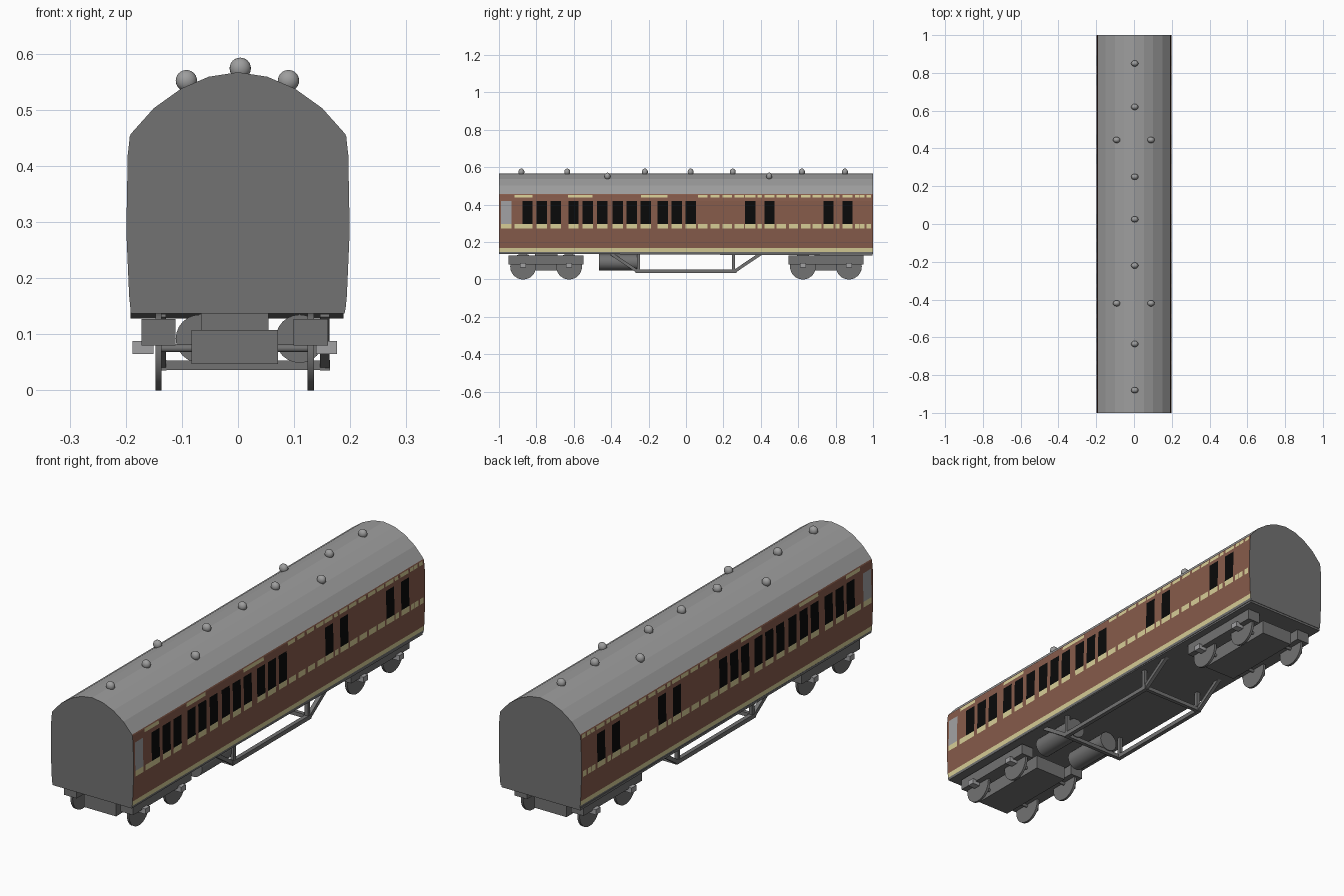
import bpy, bmesh, math
from mathutils import Vector, Matrix

if "Cube" in bpy.data.objects:
    bpy.data.objects.remove(bpy.data.objects["Cube"])


def material(name, rgb):
    m = bpy.data.materials.new(name)
    m.diffuse_color = (*rgb, 1)
    m.use_nodes = True
    m.node_tree.nodes["Principled BSDF"].inputs["Base Color"].default_value = m.diffuse_color
    return m


DARK = material("dark_grey", (0.17, 0.17, 0.17))
ROOF = material("roof_grey", (0.34, 0.34, 0.34))
MAROON = material("maroon_brown", (0.24, 0.105, 0.07))
CREAM = material("cream", (0.69, 0.62, 0.31))
BLACK = material("window_black", (0.003, 0.003, 0.003))
PALE = material("pale_grey", (0.36, 0.36, 0.37))


def finish(name, bm, mats):
    bmesh.ops.recalc_face_normals(bm, faces=bm.faces)
    me = bpy.data.meshes.new(name)
    bm.to_mesh(me)
    bm.free()
    for m in mats:
        me.materials.append(m)
    ob = bpy.data.objects.new(name, me)
    bpy.context.collection.objects.link(ob)
    return ob


def box(name, x, y, z, mat=DARK):
    bm = bmesh.new()
    bmesh.ops.create_cube(bm, size=1)
    for v in bm.verts:
        v.co = [(a + b) / 2 + c * (b - a) for (a, b), c in zip((x, y, z), v.co)]
    return finish(name, bm, [mat])


def rod(name, p, q, r, mat=DARK, sides=24, smooth=True):
    """Cylinder of radius r from p to q (4 sides gives a square bar)."""
    p, q = Vector(p), Vector(q)
    d = q - p
    bm = bmesh.new()
    turn = Matrix.Rotation(math.pi / 4, 4, 'Z') if sides == 4 else Matrix()
    bmesh.ops.create_cone(bm, cap_ends=True, segments=sides, radius1=r, radius2=r, depth=d.length,
                          matrix=Matrix.Translation((p + q) / 2)
                          @ d.to_track_quat('Z', 'X').to_matrix().to_4x4() @ turn)
    if smooth:
        for f in bm.faces:
            f.smooth = len(f.verts) == 4
    return finish(name, bm, [mat])


# ---- painted layout along the sides (y spans) ----
def spans(centres, w):
    return [(c - w / 2, c + w / 2) for c in centres]


windows = spans([-.847, -.772, -.697, -.601, -.526, -.448, -.365, -.29, -.215, -.124,
                 -.049, .026, .344, .446, .762, .864], .055)
door = [(-.988, -.933)]
fillers = (spans([.09, .155, .22, .285, .51, .575, .64, .7], .05)
           + spans([.395, .81, .915, .943, .978], .024))
middle_dashes = windows + door + fillers + [(-.917, -.82)]
top_dashes = ([(-.917, -.82), (-.63, -.5), (-.24, -.1)] + fillers
              + [s for s in windows if s[0] > 0.3])


def inside(y, group):
    return any(a < y < b for a, b in group)


def side_colour(y, z):
    if .148 < z < .168 or (.272 < z < .297 and inside(y, middle_dashes)):
        return 3
    if .437 < z < .452 and inside(y, top_dashes):
        return 3
    if .297 < z < .42:
        return 4 if inside(y, windows) else 5 if inside(y, door) else 2
    return 2


# ---- body shell: one cross-section swept through all the y cuts ----
half = [(.190, .137), (.192, .148), (.194, .168), (.1985, .272), (.1988, .297), (.1965, .42),
        (.1945, .437), (.193, .452), (.191, .457),
        (.150, .503), (.101, .538), (.052, .559)]
profile = half + [(0, .567)] + [(-x, z) for x, z in reversed(half)]
cuts = sorted({round(v, 4) for s in middle_dashes + top_dashes for v in s} | {-1, 1})

bm = bmesh.new()
rings = [[bm.verts.new((x, y, z)) for x, z in profile] for y in cuts]
n = len(profile)
for r0, r1 in zip(rings, rings[1:]):
    for i in range(n):
        j = (i + 1) % n
        f = bm.faces.new((r0[i], r0[j], r1[j], r1[i]))
        c = f.calc_center_median()
        if c.z < .148:
            f.material_index = 0
        elif c.z > .456:
            f.material_index = 1
        else:
            f.material_index = side_colour(c.y, c.z)
bm.faces.new(rings[0])
bm.faces.new(rings[-1])
finish("coach_body", bm, [DARK, ROOF, MAROON, CREAM, BLACK, PALE])

# floor frame, sloping slightly down to the rear
floor = box("floor_frame", (-.192, .188), (-.998, .998), (-.005, .005))
floor.location.z = .138
floor.rotation_euler.x = -.005

# ---- roof ventilators ----
vents = [(.004, y, .574) for y in (.85, .62, .25, .025, -.22, -.635, -.88)]
vents += [(x, y, .552) for x in (-.092, .09) for y in (.445, -.42)]
for p in vents:
    bm = bmesh.new()
    bmesh.ops.create_uvsphere(bm, u_segments=20, v_segments=12, radius=1,
                              matrix=Matrix.Translation(p) @ Matrix.Diagonal((.019, .016, .019, 1)))
    for f in bm.faces:
        f.smooth = True
    finish("roof_vent", bm, [ROOF])

# ---- bogies ----
XC = -.006
for yc in (-.748, .748):
    box("bogie_centre", (XC - .077, XC + .077), (yc - .19, yc + .19), (.047, .108))
    box("bogie_bolster", (XC - .06, XC + .06), (yc - .06, yc + .06), (.1, .138))
    for s in (-1, 1):
        xs = sorted((XC + s * .105, XC + s * .166))
        box("bogie_side_frame", xs, (yc - .2, yc + .2), (.08, .127))
        for dy in (-.123, .123):
            y = yc + dy
            rod("wheel", (XC + s * .130, y, .069), (XC + s * .141, y, .069), .069, sides=32)
            xa = sorted((XC + s * .145, XC + s * .182))
            box("axle_box", xa, (y - .016, y + .016), (.065, .088), PALE)
    for dy in (-.123, .123):
        rod("axle", (XC - .135, yc + dy, .075), (XC + .135, yc + dy, .075), .007, sides=12)

# ---- underfloor tanks ----
for x in (-.068, .11):
    rod("gas_tank", (x, -.465, .092), (x, -.25, .092), .043)

# ---- truss frames ----
for x in (-.137, .155):
    rod("truss_bar", (x, -.27, .045), (x, .27, .045), .013, sides=4, smooth=False)
    for s in (-1, 1):
        rod("truss_post", (x, s * .255, .04), (x, s * .255, .138), .011, sides=4, smooth=False)
        rod("truss_diagonal", (x, s * .262, .045), (x, s * .4, .138), .012, sides=4, smooth=False)
for y in (-.262, .262):
    rod("truss_cross_bar", (-.137, y, .045), (.155, y, .045), .012, sides=4, smooth=False)
